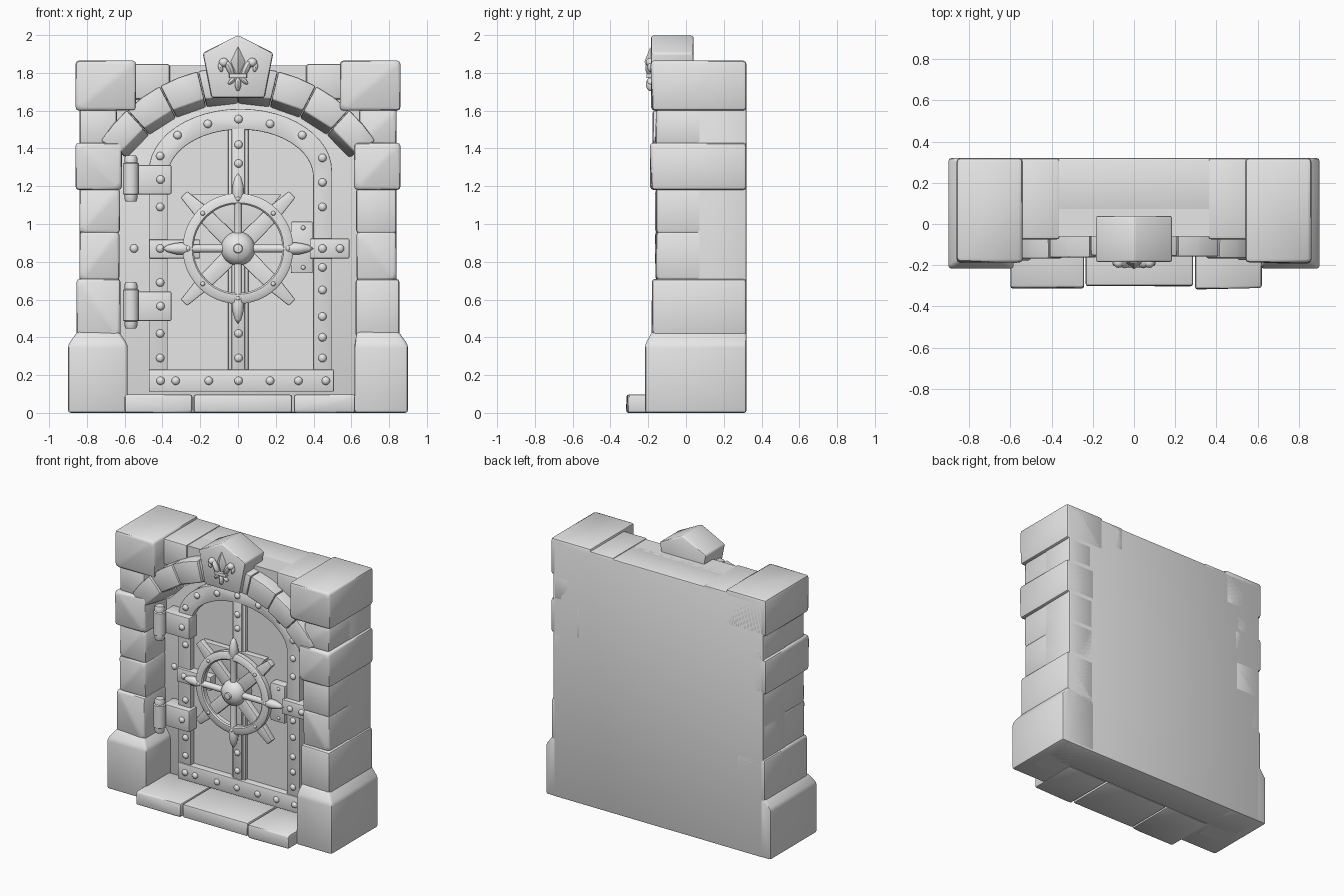
import bpy, bmesh, random
from math import sin, cos, pi, sqrt, asin
from mathutils import Vector, Matrix

random.seed(4)
if "Cube" in bpy.data.objects:
    bpy.data.objects.remove(bpy.data.objects["Cube"])

stone = bpy.data.materials.new("grey stone")
stone.use_nodes = True
GREY = (0.8, 0.8, 0.8, 1)
stone.diffuse_color = GREY
stone.node_tree.nodes["Principled BSDF"].inputs["Base Color"].default_value = GREY

BACK = 0.32
DOOR_X = 0.013
TRIM_Y, PANEL_Y, WALL_Y = -0.01, 0.03, 0.06
HUB = Vector((0, -0.05, 0.87))


def finish(name, bm, bevel=0.0):
    if bevel:
        bmesh.ops.bevel(bm, geom=bm.edges[:], offset=bevel, segments=2, profile=0.5,
                        affect='EDGES', clamp_overlap=True)
    bmesh.ops.recalc_face_normals(bm, faces=bm.faces[:])
    mesh = bpy.data.meshes.new(name)
    bm.to_mesh(mesh)
    bm.free()
    ob = bpy.data.objects.new(name, mesh)
    mesh.materials.append(stone)
    bpy.context.collection.objects.link(ob)
    bpy.ops.object.select_all(action='DESELECT')
    ob.select_set(True)
    bpy.context.view_layer.objects.active = ob
    bpy.ops.object.shade_smooth_by_angle(angle=0.7)
    return ob


def hull(name, points, bevel=0.0):
    bm = bmesh.new()
    for p in points:
        bm.verts.new(p)
    bmesh.ops.convex_hull(bm, input=bm.verts[:])
    bmesh.ops.dissolve_limit(bm, angle_limit=0.02, verts=bm.verts[:], edges=bm.edges[:])
    return finish(name, bm, bevel)


def box(name, x, y, z, bevel=0.01, chip=0.0):
    # Chipping shifts front corners inward for a hand-cut look
    pts = []
    for a in x:
        for b in y:
            for c in z:
                j = random.uniform(0, chip) if b == y[0] else 0
                pts.append((a, b + j, c))
    return hull(name, pts, bevel)


def prism(name, outline, y0, y1, bevel=0.0):
    bm = bmesh.new()
    face = bm.faces.new([bm.verts.new((x, y0, z)) for x, z in outline])
    out = bmesh.ops.extrude_face_region(bm, geom=[face])
    moved = [v for v in out["geom"] if isinstance(v, bmesh.types.BMVert)]
    bmesh.ops.translate(bm, verts=moved, vec=(0, y1 - y0, 0))
    return finish(name, bm, bevel)


def lathe(name, profile, matrix, sides=16):
    # Profile is (radius, height) about local z
    bm = bmesh.new()
    vs = [bm.verts.new((r, 0, h)) for r, h in profile]
    edges = [bm.edges.new(p) for p in zip(vs, vs[1:])]
    bmesh.ops.spin(bm, geom=vs + edges, cent=(0, 0, 0), axis=(0, 0, 1),
                   angle=2 * pi, steps=sides, use_merge=True)
    bmesh.ops.remove_doubles(bm, verts=bm.verts[:], dist=1e-5)
    bmesh.ops.transform(bm, matrix=matrix, verts=bm.verts[:])
    return finish(name, bm)


def ball(name, centre, scale, turn=0.0, detail=12):
    bm = bmesh.new()
    bmesh.ops.create_uvsphere(bm, u_segments=detail, v_segments=detail // 2 + 2, radius=1)
    m = Matrix.Translation(centre) @ Matrix.Rotation(turn, 4, 'Y') @ Matrix.Diagonal((*scale, 1))
    bmesh.ops.transform(bm, matrix=m, verts=bm.verts[:])
    return finish(name, bm)


def bolt(x, z, y=TRIM_Y, r=0.022):
    return ball("bolt", (x, y, z), (r, r * 0.8, r))


def arc(cx, cz, a, b, a0, a1, n):
    return [(cx + a * cos(a0 + (a1 - a0) * i / n), cz + b * sin(a0 + (a1 - a0) * i / n))
            for i in range(n + 1)]


# Wall: solid back and a front layer with an arched opening
box("back_wall", (-0.84, 0.84), (WALL_Y, BACK), (0, 1.84), 0.012)
spring = asin(0.49 / 0.8)
opening = arc(0, 0.89, 0.8, 0.8, spring, pi - spring, 20)
prism("front_wall", [(-0.83, 0), (-0.83, 1.84), (0.83, 1.84), (0.83, 0), (0.63, 0)]
      + opening + [(-0.63, 0)], -0.06, 0.1)

# Pillars of stacked blocks: bottom, top, inner x, outer x, front y
COURSES = [(0.40, 0.71, 0.622, 0.855, -0.185), (0.70, 0.96, 0.628, 0.84, -0.168),
           (0.95, 1.19, 0.625, 0.84, -0.165), (1.18, 1.43, 0.615, 0.86, -0.192),
           (1.42, 1.61, 0.64, 0.84, -0.165), (1.60, 1.865, 0.54, 0.86, -0.19)]
for s in (-1, 1):
    for z0, z1, inner, outer, front in COURSES:
        box("pillar_block", (s * inner, s * outer), (front, BACK), (z0, z1), 0.018, 0.012)
    inner = 0.6 + 0.016 * s
    foot = [(s * x, y, z) for z in (0, 0.36) for x in (inner, 0.9) for y in (-0.217, BACK)]
    foot += [(s * x, y, 0.43) for x in (0.63, 0.85) for y in (-0.18, BACK)]
    hull("pillar_foot", foot, 0.015)
    box("cap_stone", (s * 0.36, s * 0.56), (-0.075, BACK), (1.66, 1.848), 0.015)

# Arch stones, with an underside that narrows towards the door
def arch_point(angle, inner, shrink=0.0):
    cz, r = (0.89, 0.79 - shrink) if inner else (0.97, 0.865)
    return r * sin(angle), cz + r * cos(angle)

STONES = 4
for s in (-1, 1):
    for i in range(STONES):
        front = -0.15 - 0.008 * i - random.uniform(0, 0.006)
        pts = []
        for k in (i, i + 0.5, i + 0.985):
            t = k / STONES
            for y, inner, shrink in ((front, 0, 0), (front, 1, 0), (0.08, 0, 0), (0.08, 1, 0.045)):
                x, z = arch_point(t * (0.91 if inner else 1.0), inner, shrink)
                pts.append((s * x, y, z))
        hull("arch_stone", pts, 0.01)

# Keystone with a relief flower
prism("keystone", [(0, 2.0), (0.187, 1.905), (0.14, 1.668), (-0.14, 1.668), (-0.187, 1.905)],
      -0.185, 0.04, 0.012)
RELIEF = -0.187
hull("flower_petal", [(0, RELIEF, 1.94), (0, RELIEF, 1.775), (0.038, RELIEF, 1.86),
                      (-0.038, RELIEF, 1.86), (0, RELIEF - 0.033, 1.86)])
box("flower_band", (-0.048, 0.048), (-0.21, -0.18), (1.772, 1.796), 0.006)
ball("flower_tail", (0, RELIEF, 1.74), (0.016, 0.025, 0.036))
for s in (-1, 1):
    ball("flower_leaf", (s * 0.045, RELIEF, 1.825), (0.018, 0.028, 0.048), s * 0.45)
    ball("flower_leaf", (s * 0.075, RELIEF, 1.855), (0.026, 0.026, 0.024))
    ball("flower_leaf", (s * 0.092, RELIEF, 1.828), (0.012, 0.018, 0.024), s * 0.3)
    ball("flower_tail", (s * 0.034, RELIEF, 1.757), (0.012, 0.02, 0.024), -s * 0.8)

# Doorstep
for x, front in (((-0.6, -0.242), -0.315), ((-0.235, 0.286), -0.31), ((0.296, 0.62), -0.318)):
    box("doorstep_stone", x, (front, WALL_Y), (0, 0.097), 0.012, 0.01)

# Door panel, arched rim, bottom rail and centre bar
rim = arc(DOOR_X, 1.28, 0.485, 0.33, 0, pi, 24)
hole = arc(DOOR_X, 1.25, 0.385, 0.25, pi, 0, 24)
lo, hi = DOOR_X - 0.485, DOOR_X + 0.485
prism("door_panel", [(hi - 0.02, 0.12)] + arc(DOOR_X, 1.27, 0.465, 0.32, 0, pi, 24)
      + [(lo + 0.02, 0.12)], PANEL_Y, 0.08)
prism("door_rim", [(hi, 0.12)] + rim + [(lo, 0.12), (lo + 0.1, 0.12)] + hole
      + [(hi - 0.1, 0.12)], TRIM_Y, 0.08, 0.005)
box("bottom_rail", (lo, hi + 0.01), (-0.018, 0.08), (0.112, 0.23), 0.007)
box("centre_bar", (-0.052, 0.055), (0.005, 0.06), (0.22, 1.51), 0.005)
box("centre_rib", (-0.034, 0.036), (TRIM_Y, 0.06), (0.22, 1.51), 0.005)

# Bolts along the rim, bar and rail
for z in (1.36, 1.09, 0.69, 0.57, 0.42, 0.29):
    bolt(-0.412, z)
for z in (1.35, 1.22, 1.09, 0.77, 0.65, 0.51, 0.40, 0.29):
    bolt(0.447, z)
for z in (1.42, 1.32, 0.42, 0.29):
    bolt(0.003, z)
for x, z in ((-0.32, 1.47), (-0.16, 1.53), (0.003, 1.555), (0.17, 1.53), (0.34, 1.47)):
    bolt(x, z)
for x in (-0.41, -0.33, -0.155, 0.003, 0.17, 0.32, 0.465):
    bolt(x, 0.17, -0.018)

# Hinges
for z in (1.235, 0.565):
    box("hinge_plate", (-0.56, -0.352), (-0.055, WALL_Y), (z - 0.078, z + 0.078), 0.008)
    lathe("hinge_barrel", [(0, -0.122), (0.028, -0.122), (0.034, -0.108), (0.034, -0.085),
                           (0.042, -0.08), (0.042, 0.08), (0.034, 0.085), (0.034, 0.108),
                           (0.028, 0.122), (0, 0.122)], Matrix.Translation((-0.567, -0.085, z + 0.005)))
    bolt(-0.41, z, -0.055)

# Side straps and latch
box("left_strap", (-0.47, -0.2), (-0.03, WALL_Y), (0.818, 0.918), 0.006)
box("right_strap", (0.38, 0.59), (-0.045, WALL_Y), (0.818, 0.922), 0.006)
box("latch_plate", (0.28, 0.395), (-0.03, WALL_Y), (0.74, 1.012), 0.006)
for x, y in ((-0.55, WALL_Y), (-0.412, -0.03), (0.447, -0.045), (0.54, -0.045)):
    bolt(x, 0.87, y)
for z in (0.77, 0.98):
    bolt(0.345, z, -0.03, 0.012)

# Wheel: rim, hub, pointed handles and broad diagonal arms
facing = Matrix.Translation(HUB) @ Matrix.Rotation(pi / 2, 4, 'X')
lathe("wheel_rim", [(0.235, -0.02), (0.235, 0.014), (0.243, 0.022), (0.283, 0.022), (0.293, 0.014),
                    (0.293, -0.02), (0.235, -0.02)], facing, 48)
lathe("wheel_hub", [(0.09, -0.09), (0.09, 0.0), (0.08, 0.03), (0.055, 0.052), (0.025, 0.062),
                    (0.022, 0.075), (0, 0.08)], facing, 24)
prism("wheel_backplate", [(-0.285, 1.157), (0.23, 1.157), (0, 0.87)], -0.015, PANEL_Y, 0.004)
for i in range(8):
    turn = Matrix.Translation(HUB) @ Matrix.Rotation(i * pi / 4, 4, 'Y')
    stud = turn @ Vector((0, -0.022, 0.264))
    bolt(stud.x, stud.z, stud.y, 0.012)
    if i % 2 == 0:
        lathe("wheel_handle", [(0.022, 0), (0.022, 0.24), (0.032, 0.29), (0.03, 0.33),
                               (0.018, 0.375), (0, 0.4)], turn, 12)
    else:
        pts = [turn @ Vector((s * w, y, r)) for s in (-1, 1) for y in (0.0, 0.045)
               for w, r in ((0.045, 0), (0.042, 0.25), (0.024, 0.405))]
        hull("wheel_arm", pts, 0.006)
